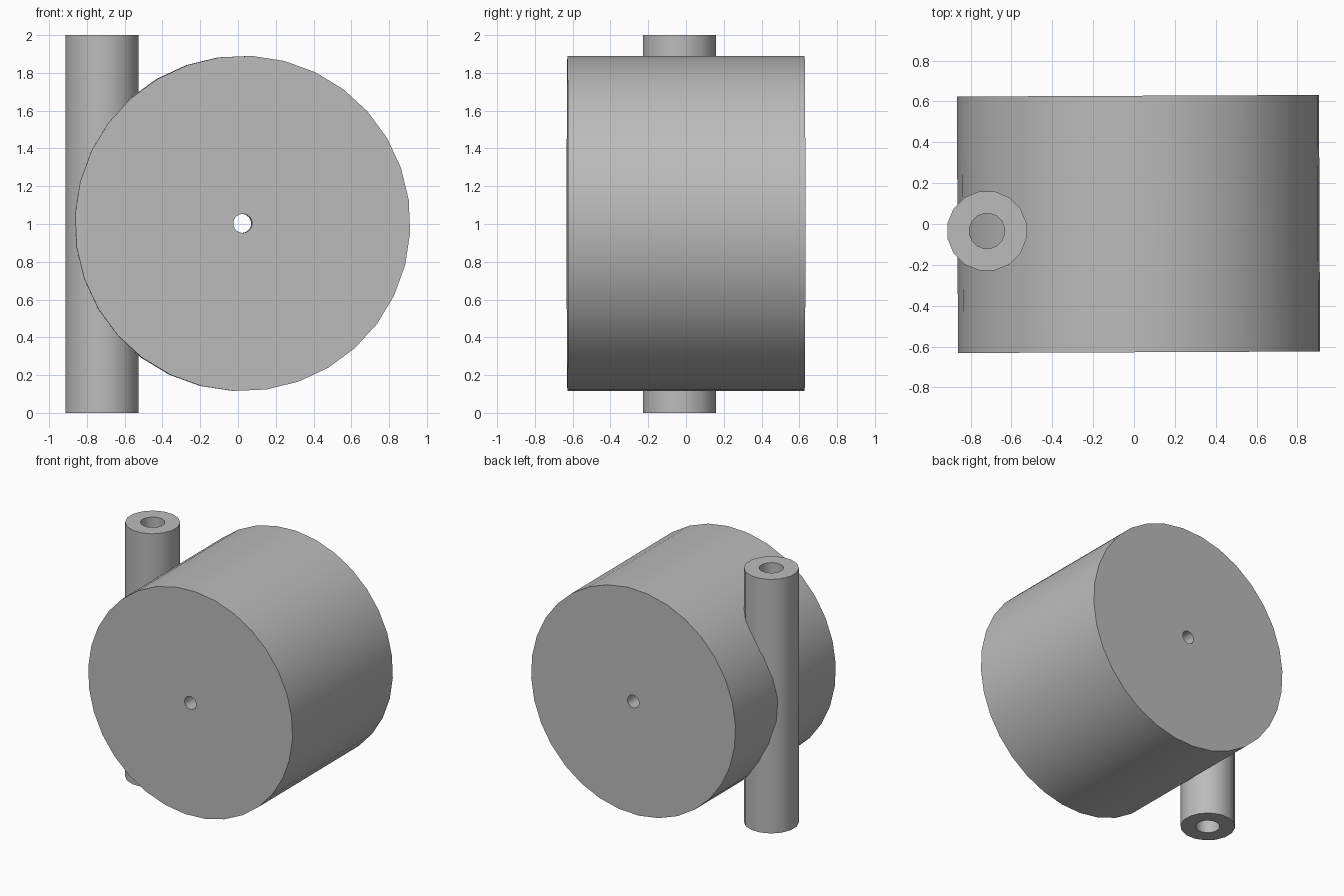
import bpy, bmesh, math
from mathutils import Matrix

if "Cube" in bpy.data.objects:
    bpy.data.objects.remove(bpy.data.objects["Cube"])

grey = bpy.data.materials.new("grey")
grey.diffuse_color = (0.5, 0.5, 0.5, 1)
grey.use_nodes = True
grey.node_tree.nodes["Principled BSDF"].inputs["Base Color"].default_value = grey.diffuse_color


def pierced_cylinder(name, outer, inner, half, sides, phase, matrix):
    """Cylinder along local z with a round hole through its axis."""
    bm = bmesh.new()
    rings = []
    for r, z in ((outer, -half), (outer, half), (inner, half), (inner, -half)):
        angles = [phase + 2 * math.pi * i / sides for i in range(sides)]
        rings.append([bm.verts.new((r * math.cos(a), r * math.sin(a), z)) for a in angles])
    for k in range(4):
        a, b = rings[k], rings[(k + 1) % 4]
        for i in range(sides):
            j = (i + 1) % sides
            bm.faces.new((a[i], a[j], b[j], b[i]))
    bmesh.ops.recalc_face_normals(bm, faces=bm.faces)
    bm.transform(matrix)
    mesh = bpy.data.meshes.new(name)
    bm.to_mesh(mesh)
    bm.free()
    obj = bpy.data.objects.new(name, mesh)
    mesh.materials.append(grey)
    bpy.context.collection.objects.link(obj)
    bpy.ops.object.select_all(action='DESELECT')
    bpy.context.view_layer.objects.active = obj
    obj.select_set(True)
    bpy.ops.object.shade_smooth_by_angle(angle=math.radians(35))
    return obj


# Wide drum lying along y, very slightly turned, with a small axle hole
pierced_cylinder("drum", 0.888, 0.05, 0.628, 32, math.radians(-8.1),
                 Matrix.Translation((0.022, 0, 1.003))
                 @ Matrix.Rotation(math.radians(0.25), 4, 'Z')
                 @ Matrix.Rotation(math.radians(90), 4, 'X')
                 @ Matrix.Scale(-1, 4, (0, 1, 0)))

# Upright pipe sunk into the side of the drum
pierced_cylinder("pipe", 0.197, 0.087, 1.0, 16, math.radians(11.25),
                 Matrix.Translation((-0.72, -0.034, 1.0)))
